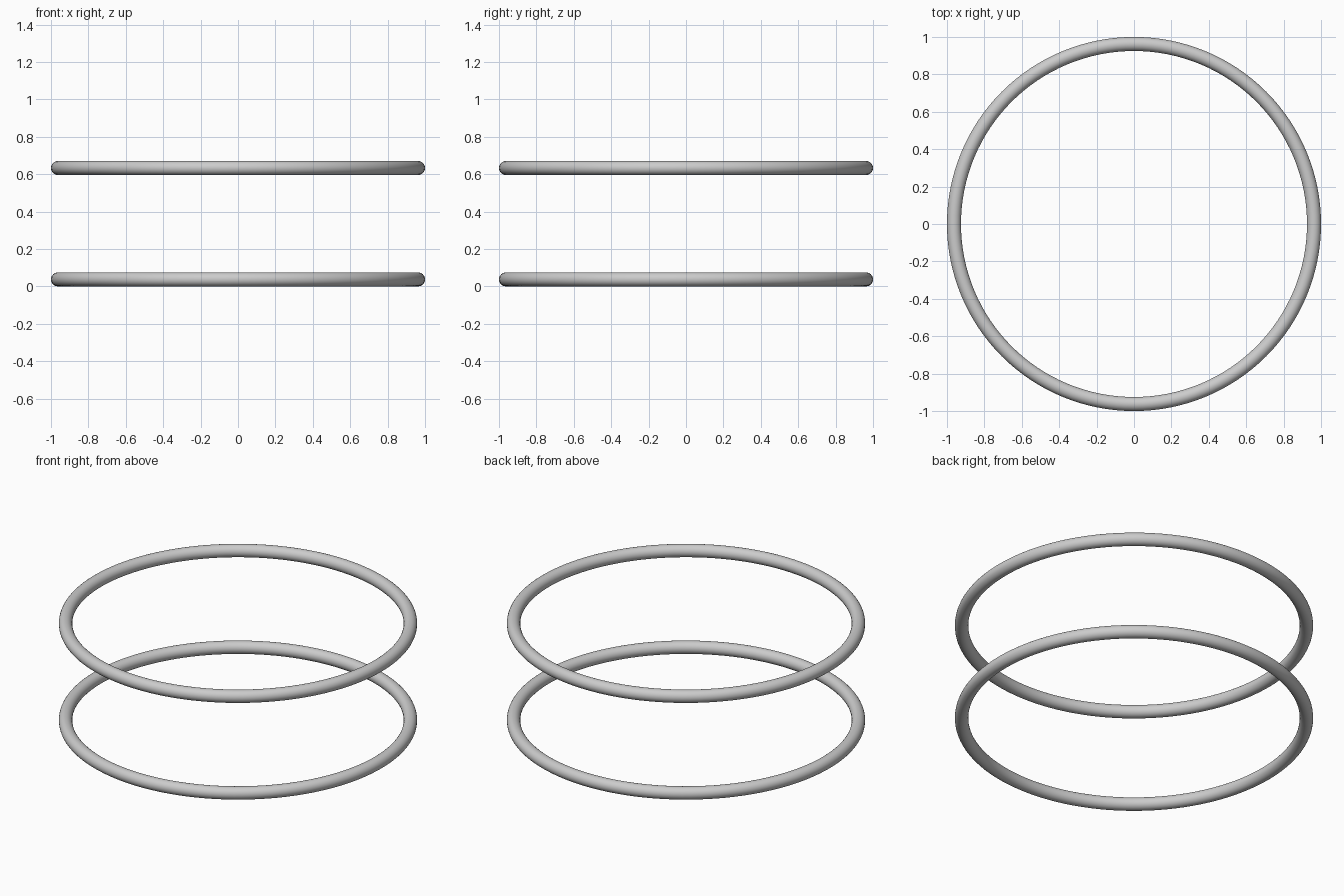
import bpy

if "Cube" in bpy.data.objects:
    bpy.data.objects.remove(bpy.data.objects["Cube"])

TUBE = 0.0375          # tube radius
RING = 1.0 - TUBE      # centre-line radius


def ring(name, z):
    bpy.ops.mesh.primitive_torus_add(
        major_radius=RING, minor_radius=TUBE,
        major_segments=128, minor_segments=24, location=(0, 0, z))
    obj = bpy.context.object
    obj.name = name
    bpy.ops.object.shade_smooth()
    return obj


# Two identical hoops, one above the other
ring("lower_ring", TUBE)
ring("upper_ring", 0.633)
